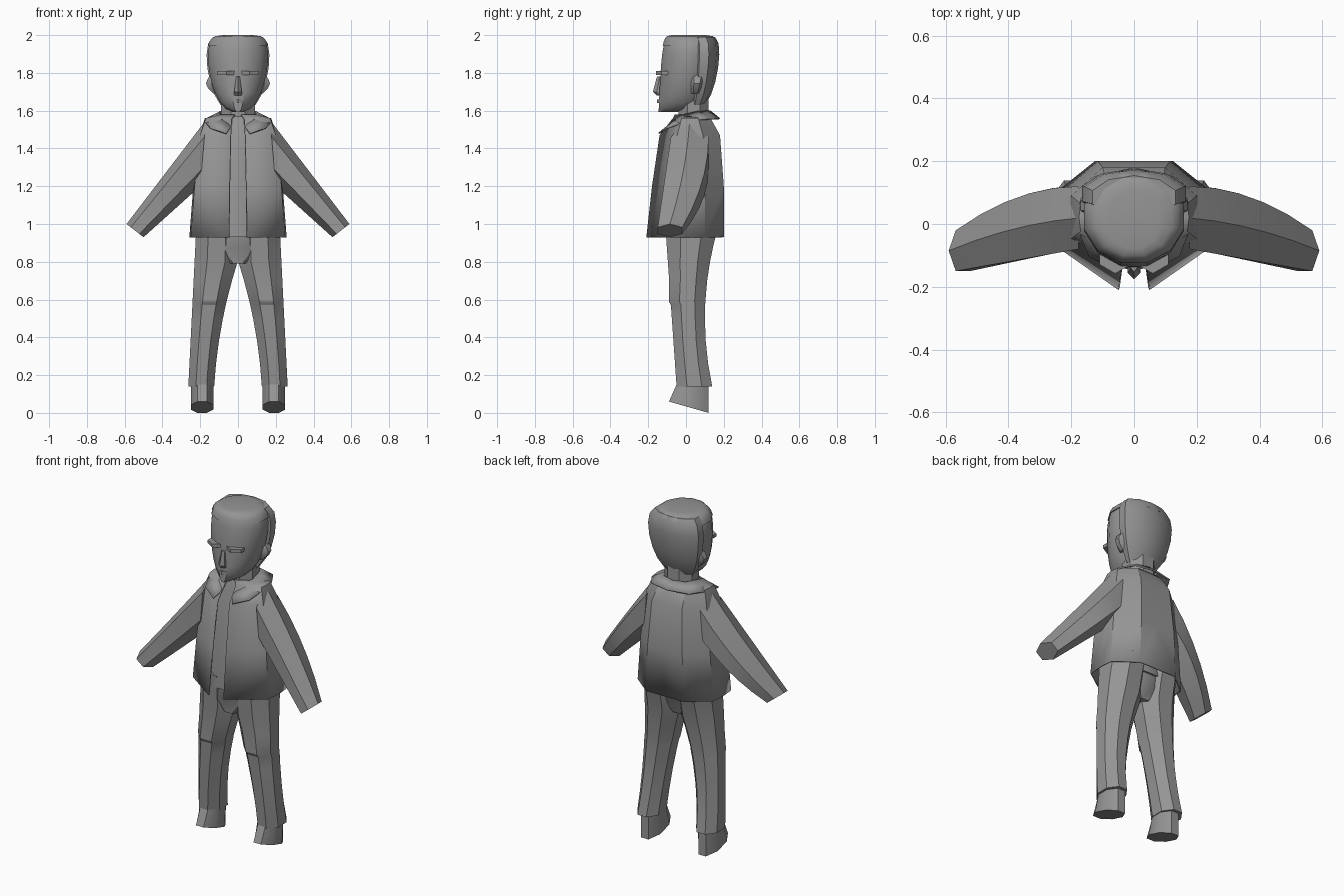
import bpy, bmesh, math

cube = bpy.data.objects.get("Cube")
if cube:
    bpy.data.objects.remove(cube, do_unlink=True)

grey = bpy.data.materials.new("plain grey")
grey.use_nodes = True
colour = (0.3, 0.3, 0.3, 1)
grey.diffuse_color = colour
grey.node_tree.nodes["Principled BSDF"].inputs["Base Color"].default_value = colour


def steps(start, end, count):
    """Evenly spaced values, both ends included."""
    return [start + (end - start) * i / (count - 1) for i in range(count)]


def ring(z, x_in, x_out, y_front, y_back, sides=8, tilt=0):
    """Horizontal oval given by its extents; tilt raises the front edge."""
    points = []
    flat = math.cos(math.pi / sides)
    for i in range(sides):
        angle = (i + 0.5) * math.tau / sides
        c, s = math.cos(angle) / flat, math.sin(angle) / flat
        points.append(((x_in + x_out + c * (x_out - x_in)) / 2,
                       (y_front + y_back + s * (y_back - y_front)) / 2,
                       z - tilt * s))
    return points


def loft(name, rows, closed=True, mirror=False, thickness=0, angle=35):
    """Skin rows of points, capping the ends of closed shapes."""
    bm = bmesh.new()
    grid = [[bm.verts.new(point) for point in row] for row in rows]
    count = len(rows[0])
    for low, high in zip(grid, grid[1:]):
        for i in range(count if closed else count - 1):
            j = (i + 1) % count
            bm.faces.new((low[i], low[j], high[j], high[i]))
    if closed:
        bm.faces.new(grid[0][::-1])
        bm.faces.new(grid[-1])
    bmesh.ops.recalc_face_normals(bm, faces=bm.faces)
    mesh = bpy.data.meshes.new(name)
    bm.to_mesh(mesh)
    bm.free()
    mesh.materials.append(grey)
    obj = bpy.data.objects.new(name, mesh)
    bpy.context.collection.objects.link(obj)
    bpy.ops.object.select_all(action='DESELECT')
    obj.select_set(True)
    bpy.context.view_layer.objects.active = obj
    bpy.ops.object.shade_smooth_by_angle(angle=math.radians(angle))
    if mirror:
        obj.modifiers.new("Mirror", 'MIRROR').use_clip = True
    if thickness:
        obj.modifiers.new("Solidify", 'SOLIDIFY').thickness = thickness


def oval_loft(name, profile, sides=8):
    """Loft of ovals centred on x = 0: height, half width, front, back."""
    loft(name, [ring(z, -w, w, front, back, sides) for z, w, front, back in profile])


# Head: narrow at the chin, full at the crown, flattened on top
def head_oval(u, grow=0):
    t = (1 - math.cos(math.pi * u)) / 2
    crown = 1 - t
    return (1.59 + 0.41 * t,
            0.22 * t ** 0.4 * crown ** 0.15 + grow,
            -0.145 * crown ** 0.1 - grow,
            0.21 * t ** 0.35 * crown ** 0.1 + grow)


oval_loft("head", [head_oval(u) for u in steps(0.05, 0.97, 11)], sides=12)
oval_loft("hair_cap", [head_oval(u, 0.005) for u in steps(0.76, 0.98, 5)], sides=12)

# Hair at the back starts behind the temples
back_hair = []
for u in steps(0.2, 0.9, 7):
    height, width, front, back = head_oval(u, 0.007)
    back_hair.append((height, width, 0.02, back))
oval_loft("hair_back", back_hair, sides=10)

# Face
oval_loft("nose", [(1.78, 0.01, -0.15, -0.1), (1.7, 0.02, -0.17, -0.1),
                   (1.68, 0.02, -0.15, -0.1)], sides=6)
oval_loft("lips", [(z, 0.03, -0.15, -0.1) for z in (1.64, 1.66)], sides=6)
loft("brows", [ring(z, 0.01, 0.11, -0.15, -0.05, 6) for z in (1.79, 1.81)], mirror=True)
loft("ears", [ring(1.69 + 0.11 * t, 0.11, 0.13 + 0.04 * math.sin(math.pi * t),
                   0.03, 0.07 + 0.03 * t, 6) for t in steps(0, 1, 5)], mirror=True)

# Neck and the shirt seen inside the open jacket
oval_loft("neck", [(z, 0.09, -0.04, 0.12) for z in (1.5, 1.7)])
oval_loft("shirt", [(0.93, 0.19, -0.11, 0.14), (1.4, 0.16, -0.1, 0.13),
                    (1.57, 0.08, -0.05, 0.11)])


# Jacket: half sections from the front opening round to the spine
def jacket_section(z, width, front, back):
    outline = [(width / 5, -front), (width, -front / 3), (width * 1.03, back / 6),
               (width, back / 2), (width / 2, back), (0, back)]
    return [(x, y, z) for x, y in outline]


loft("jacket", [jacket_section(0.93, 0.25, 0.21, 0.2), jacket_section(1.2, 0.23, 0.18, 0.2),
                jacket_section(1.47, 0.2, 0.14, 0.18), jacket_section(1.56, 0.17, 0.07, 0.13),
                jacket_section(1.58, 0.09, 0.06, 0.11)],
     closed=False, mirror=True, thickness=0.008)


# Collar: half loops that dip towards the front
def collar_edge(width, front, back, top):
    points = []
    for angle in steps(-80, 90, 6):
        s = math.sin(math.radians(angle))
        reach = width * max(0, math.cos(math.radians(angle))) ** 0.6
        y = (front + back + s * (back - front)) / 2
        points.append((reach, y, top - 0.01 * (1 - s) ** 3))
    points[-1] = (0, back, top)
    return points


loft("collar", [collar_edge(0.1, -0.1, 0.13, 1.6), collar_edge(0.18, -0.15, 0.18, 1.56)],
     closed=False, mirror=True, thickness=0.008)


# Sleeves: six-sided, tapering down and forward to the cuff
def sleeve_section(t):
    top_x, top_z = 0.17 + 0.42 * t, 1.55 - 0.55 * t
    low_x, low_z = 0.2 + 0.3 * t, 1.2 - 0.27 * t
    front, back = -0.08 - 0.07 * t, 0.12 - 0.14 * t * t
    middle = (front + back) / 2
    outline = [(0, middle), (0.25, front), (0.75, front),
               (1, middle), (0.75, back), (0.25, back)]
    return [(top_x + d * (low_x - top_x), y, top_z + d * (low_z - top_z)) for d, y in outline]


loft("sleeves", [sleeve_section(t) for t in steps(0, 1, 6)], mirror=True)


# Trousers: legs meet at the hips, with a fold over each knee
def leg_section(z, fold=0):
    return ring(z, max(0.001, 0.13 - 0.2 * z * z), 0.27 - 0.05 * z,
                -0.04 - 0.07 * z - fold, 0.1 + 0.3 * (z - 0.5) ** 2)


loft("trouser_legs", [leg_section(z) for z in steps(0.14, 0.5, 4)]
     + [leg_section(0.57), leg_section(0.59, 0.01)]
     + [leg_section(z) for z in steps(0.7, 1, 4)], mirror=True, angle=25)
oval_loft("trouser_hips", [(0.79, 0.06, -0.09, 0.09), (0.87, 0.18, -0.1, 0.12),
                           (1, 0.2, -0.1, 0.14)])

# Shoes with soles sloping up to the toe
loft("shoes", [ring(0.03 + 0.12 * t, 0.13, 0.25, -0.09 + 0.04 * t, 0.12, tilt=0.03 * (1 - t))
               for t in steps(0, 1, 3)], mirror=True)
